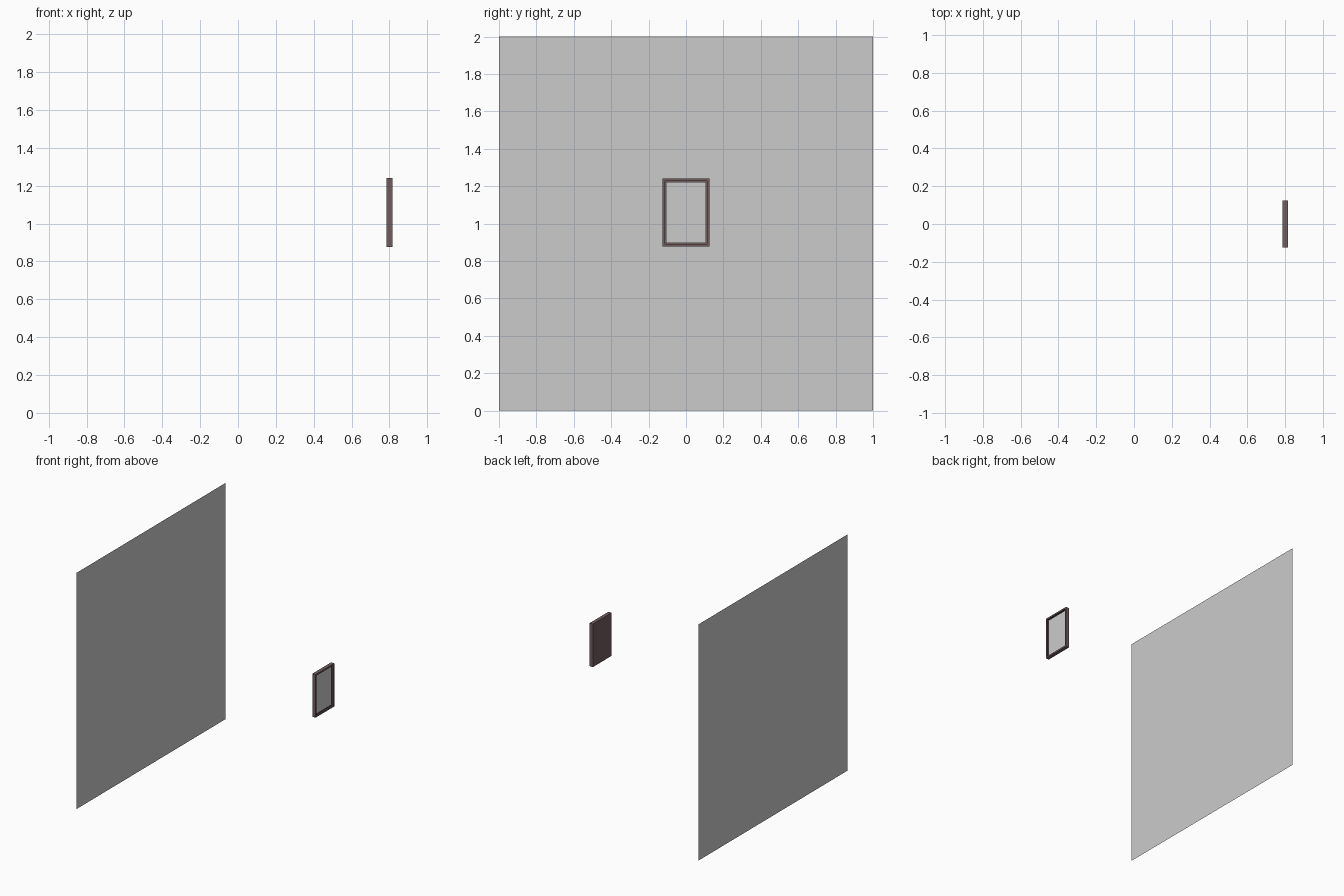
import bpy, bmesh
from mathutils import Vector

if "Cube" in bpy.data.objects:
    bpy.data.objects.remove(bpy.data.objects["Cube"])

wood = bpy.data.materials.new("dark_wood")
wood.diffuse_color = (0.17, 0.11, 0.115, 1)
wood.use_nodes = True
wood.node_tree.nodes["Principled BSDF"].inputs["Base Color"].default_value = wood.diffuse_color


def make(name, bm, mat=None):
    mesh = bpy.data.meshes.new(name)
    bm.to_mesh(mesh)
    bm.free()
    obj = bpy.data.objects.new(name, mesh)
    bpy.context.collection.objects.link(obj)
    if mat:
        mesh.materials.append(mat)
    return obj


def panel(name, x, y, z0, z1):
    """Single upright sheet facing +x."""
    bm = bmesh.new()
    pts = [(x, -y, z0), (x, y, z0), (x, y, z1), (x, -y, z1)]
    bm.faces.new([bm.verts.new(p) for p in pts])
    return make(name, bm)


# Large wall sheet
panel("wall_panel", -0.815, 1.0, 0.0, 2.0)

# Picture frame: solid back, rim inset and recessed on the +x side
X0, X1, HALF, Z0, Z1 = 0.785, 0.815, 0.125, 0.877, 1.242
BORDER, RECESS = 0.019, 0.011
bm = bmesh.new()
bmesh.ops.create_cube(bm, size=1)
bmesh.ops.scale(bm, vec=(X1 - X0, 2 * HALF, Z1 - Z0), verts=bm.verts)
bmesh.ops.translate(bm, vec=((X0 + X1) / 2, 0, (Z0 + Z1) / 2), verts=bm.verts)
bm.normal_update()
front = max(bm.faces, key=lambda f: f.normal.x)
bmesh.ops.inset_region(bm, faces=[front], thickness=BORDER)
ext = bmesh.ops.extrude_discrete_faces(bm, faces=[front])["faces"][0]
bmesh.ops.translate(bm, vec=Vector((-RECESS, 0, 0)), verts=ext.verts)
bmesh.ops.delete(bm, geom=[ext], context='FACES_ONLY')
make("picture_frame", bm, wood)

# Picture sheet closing the recess
panel("picture", X1 - RECESS, HALF - BORDER, Z0 + BORDER, Z1 - BORDER)
